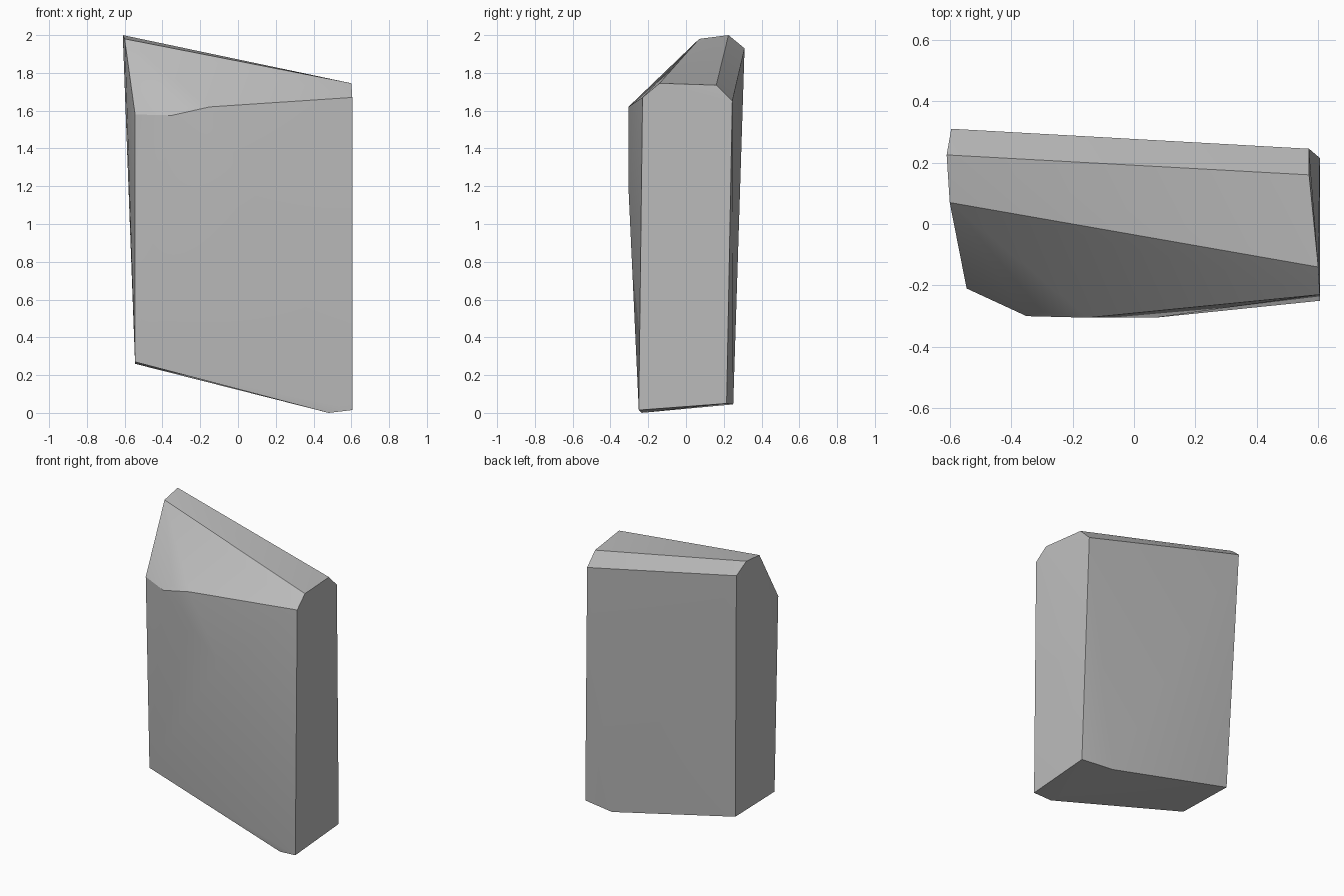
import bpy
import bmesh
from math import radians

cube = bpy.data.objects.get("Cube")
if cube:
    bpy.data.objects.remove(cube, do_unlink=True)

# Stone colour
stone = bpy.data.materials.new("stone_grey")
stone.use_nodes = True
GREY = (0.5, 0.5, 0.5, 1.0)
stone.diffuse_color = GREY
stone.node_tree.nodes["Principled BSDF"].inputs["Base Color"].default_value = GREY

# Corners of the chiselled block, grouped by region
left_side = [(-0.61, 0.225, 2.0), (-0.6, 0.07, 1.98), (-0.595, 0.31, 1.93),
             (-0.545, -0.21, 1.58), (-0.545, -0.17, 0.27), (-0.545, 0.25, 0.26)]
right_side = [(0.6, -0.14, 1.745), (0.57, 0.16, 1.735), (0.57, 0.245, 1.65),
              (0.605, -0.23, 1.67), (0.605, -0.25, 0.015), (0.605, 0.215, 0.05)]
front_bulge = [(-0.35, -0.3, 1.575), (-0.3, -0.285, 1.615),
               (-0.15, -0.305, 1.62), (0.07, -0.305, 1.2)]
base_corners = [(0.48, -0.235, 0.0), (0.38, 0.25, 0.045)]

# Wrap the corners into one solid slab
bm = bmesh.new()
for co in left_side + right_side + front_bulge + base_corners:
    bm.verts.new(co)
hull = bmesh.ops.convex_hull(bm, input=bm.verts[:])
inside = {v for v in hull["geom_interior"] if isinstance(v, bmesh.types.BMVert)}
bmesh.ops.delete(bm, geom=list(inside), context="VERTS")
bmesh.ops.recalc_face_normals(bm, faces=bm.faces[:])

mesh = bpy.data.meshes.new("rock_slab")
bm.to_mesh(mesh)
bm.free()
mesh.materials.append(stone)
rock = bpy.data.objects.new("rock_slab", mesh)
bpy.context.collection.objects.link(rock)

# Soft facets with crisp main edges
bpy.ops.object.select_all(action="DESELECT")
rock.select_set(True)
bpy.context.view_layer.objects.active = rock
bpy.ops.object.shade_smooth_by_angle(angle=radians(30))
